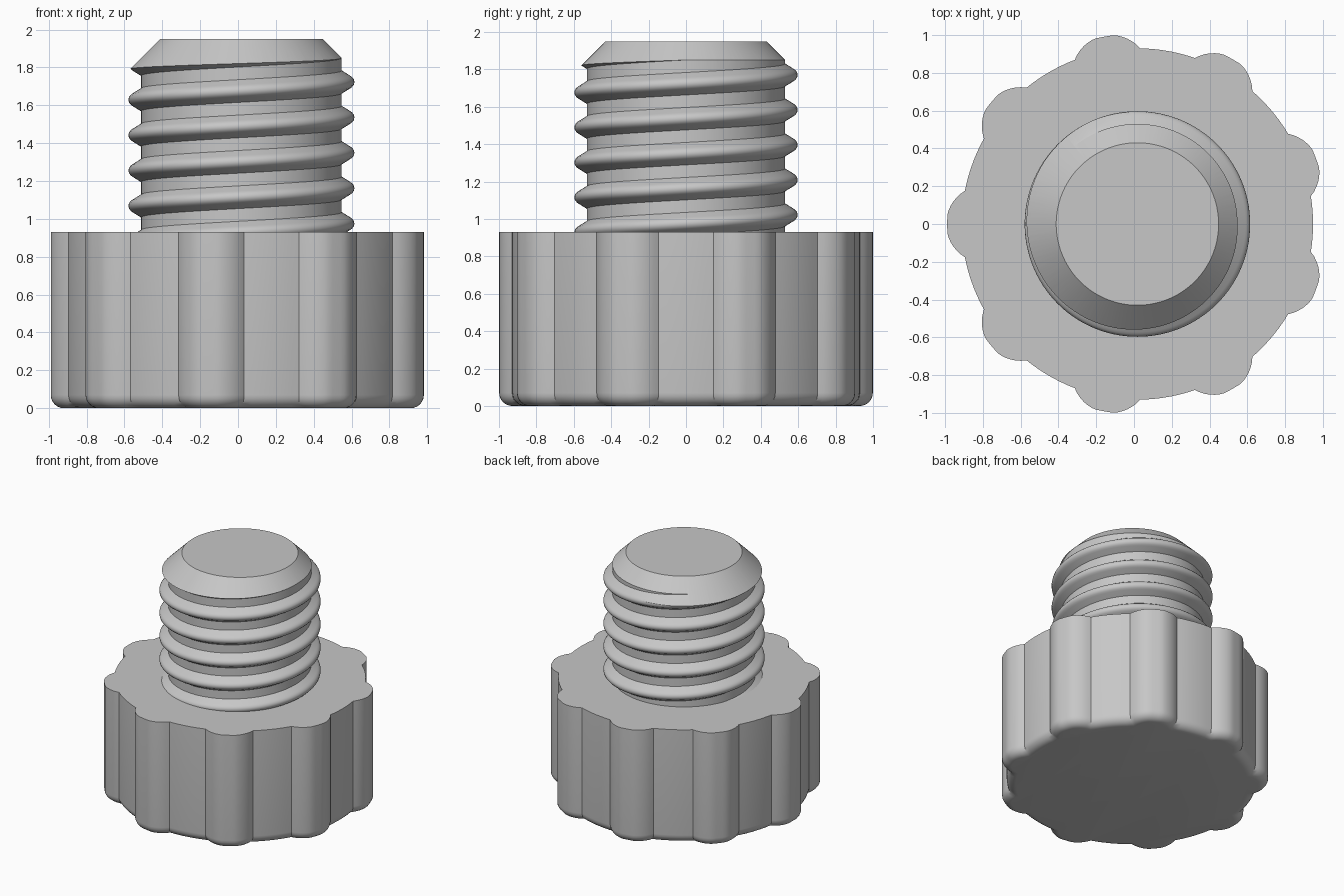
import bpy, bmesh
from math import sin, cos, pi, tau, acos, sqrt

cube = bpy.data.objects.get("Cube")
if cube:
    bpy.data.objects.remove(cube, do_unlink=True)

CX = 0.018          # axis of the screw
LOBES = 9
HEAD_TOP = 0.93
SHAFT_TOP = 1.95
PITCH = 0.187
ROOT = 0.53

grey = bpy.data.materials.new("grey")
grey.use_nodes = True
grey.diffuse_color = (0.57, 0.57, 0.57, 1)
grey.node_tree.nodes["Principled BSDF"].inputs["Base Color"].default_value = (0.57, 0.57, 0.57, 1)


def make_object(name, bm):
    bmesh.ops.recalc_face_normals(bm, faces=bm.faces)
    mesh = bpy.data.meshes.new(name)
    bm.to_mesh(mesh)
    bm.free()
    mesh.materials.append(grey)
    ob = bpy.data.objects.new(name, mesh)
    ob.location.x = CX
    bpy.context.collection.objects.link(ob)
    return ob


def activate(ob):
    bpy.ops.object.select_all(action='DESELECT')
    ob.select_set(True)
    bpy.context.view_layer.objects.active = ob


def loft(bm, rings):
    """Join closed rings of points and cap both ends."""
    loops = [[bm.verts.new(p) for p in ring] for ring in rings]
    for a, b in zip(loops, loops[1:]):
        for i in range(len(a)):
            j = (i + 1) % len(a)
            bm.faces.new((a[i], a[j], b[j], b[i]))
    bm.faces.new(loops[0])
    bm.faces.new(loops[-1])


def grip_outline(inset, z):
    """Round core with lobes, offset inwards by inset."""
    c, a, core = 0.807, 0.2055 - inset, 0.93 - inset
    half = acos((core**2 + c**2 - a**2) / (2 * c * core))
    step = tau / LOBES
    pts = []
    for k in range(LOBES):
        mid = (k + 0.5) * step
        for i in range(17):
            f = -half + 2 * half * i / 16
            r = min(c * cos(f) + sqrt(a**2 - (c * sin(f))**2), 1.007 - inset)
            pts.append((r * cos(mid + f), r * sin(mid + f), z))
        for i in range(1, 7):
            t = mid + half + (step - 2 * half) * i / 7
            pts.append((core * cos(t), core * sin(t), z))
    return pts


# Lobed grip with a rounded lower edge
FILLET = 0.07
bm = bmesh.new()
arc = [i / 6 * pi / 2 for i in range(7)]
loft(bm, [grip_outline(FILLET * (1 - sin(t)), FILLET * (1 - cos(t))) for t in arc]
     + [grip_outline(0, HEAD_TOP)])
grip = make_object("lobed_grip", bm)

# Threaded shaft: columns of one thread profile, shifted one turn at the seam
half_profile = [(0.06, 0), (0.034, 0.042), (0.026, 0.054), (0.014, 0.064)]
profile = [(-z, r) for z, r in half_profile] + [(0, 0.067)] + [(z, r) for z, r in half_profile[::-1]]
N, TURNS, P = 120, 9, len(profile)
START = 0.975 - 2 * PITCH
bm = bmesh.new()
columns = []
for j in range(N):
    t = tau * j / N
    columns.append([bm.verts.new(((ROOT + h) * cos(t), (ROOT + h) * sin(t),
                                  START + PITCH * (k + j / N) + dz))
                    for k in range(TURNS) for dz, h in profile])
for j in range(N):
    a = columns[j]
    b = columns[j + 1] if j < N - 1 else columns[0][P:]
    for (a0, a1), (b0, b1) in zip(zip(a, a[1:]), zip(b, b[1:])):
        bm.faces.new((a0, b0, b1, a1))
rims = [e for e in bm.edges if e.is_boundary]
low = bm.verts.new((0, 0, START - PITCH))
high = bm.verts.new((0, 0, START + PITCH * (TURNS + 1)))
for e in rims:
    mid_z = (e.verts[0].co.z + e.verts[1].co.z) / 2
    bm.faces.new((*e.verts, low if mid_z < 1.4 else high))
shaft = make_object("threaded_shaft", bm)

# Trim the shaft to length and chamfer its tip
bm = bmesh.new()
trim = [(0.75, 0.9), (0.75, SHAFT_TOP - 0.32), (0.43, SHAFT_TOP)]
loft(bm, [[(r * cos(tau * i / N), r * sin(tau * i / N), z) for i in range(N)] for r, z in trim])
cutter = make_object("tip_cutter", bm)
cutter.hide_render = True
bpy.context.view_layer.update()

mod = shaft.modifiers.new("trim", 'BOOLEAN')
mod.operation = 'INTERSECT'
mod.solver = 'EXACT'
mod.object = cutter
activate(shaft)
bpy.ops.object.modifier_apply(modifier=mod.name)
bpy.data.objects.remove(cutter, do_unlink=True)

for ob in (grip, shaft):
    activate(ob)
    bpy.ops.object.shade_smooth_by_angle(angle=pi / 6)
